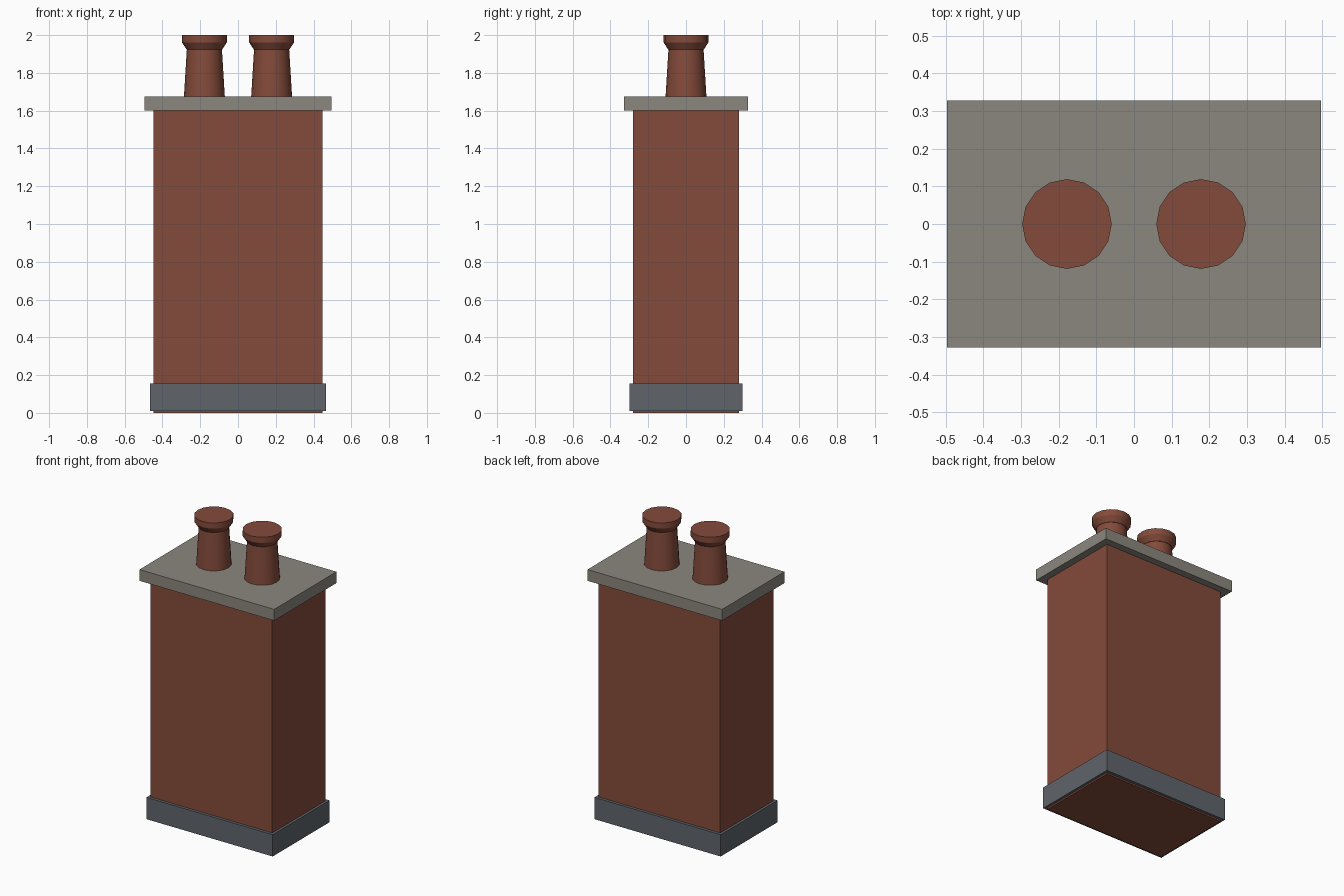
import bpy, bmesh, math

default = bpy.data.objects.get("Cube")
if default:
    bpy.data.objects.remove(default, do_unlink=True)


def material(name, colour):
    m = bpy.data.materials.new(name)
    m.use_nodes = True
    m.diffuse_color = (*colour, 1)
    node = next(n for n in m.node_tree.nodes if n.type == 'BSDF_PRINCIPLED')
    node.inputs["Base Color"].default_value = (*colour, 1)
    node.inputs["Roughness"].default_value = 0.9
    return m


brick = material("brick red", (0.23, 0.07, 0.043))
stone = material("stone grey", (0.26, 0.245, 0.21))
lead = material("lead grey", (0.115, 0.13, 0.147))


def block(name, half_x, half_y, z0, z1, mat):
    """Box given by its half widths and its bottom and top heights."""
    bpy.ops.mesh.primitive_cube_add(size=2, location=(0, 0, (z0 + z1) / 2))
    ob = bpy.context.object
    ob.name = name
    ob.scale = (half_x, half_y, (z1 - z0) / 2)
    bpy.ops.object.transform_apply(location=False, rotation=False, scale=True)
    ob.data.materials.append(mat)
    return ob


def lathe(name, profile, x, mat, sides=16):
    """Closed turned shape from (radius, height) pairs, bottom to top."""
    bm = bmesh.new()
    rings = []
    for r, z in profile:
        angles = [math.tau * i / sides for i in range(sides)]
        rings.append([bm.verts.new((r * math.cos(a), r * math.sin(a), z)) for a in angles])
    for low, high in zip(rings, rings[1:]):
        for i in range(sides):
            j = (i + 1) % sides
            bm.faces.new((low[i], low[j], high[j], high[i]))
    bm.faces.new(rings[0][::-1])
    bm.faces.new(rings[-1])
    mesh = bpy.data.meshes.new(name)
    bm.to_mesh(mesh)
    bm.free()
    mesh.materials.append(mat)
    ob = bpy.data.objects.new(name, mesh)
    ob.location.x = x
    bpy.context.collection.objects.link(ob)
    bpy.ops.object.select_all(action='DESELECT')
    ob.select_set(True)
    bpy.context.view_layer.objects.active = ob
    bpy.ops.object.shade_smooth_by_angle(angle=math.radians(28))
    return ob


# Brick stack, flashing round its foot and overhanging cap slab
block("brick_stack", 0.448, 0.28, 0, 1.62, brick)
block("base_flashing", 0.465, 0.299, 0.01, 0.155, lead)
block("cap_slab", 0.496, 0.328, 1.6, 1.675, stone)

# Two tapered pots, each with a flared rim
for side, x in (("right", -0.178), ("left", 0.178)):
    lathe(side + "_pot", [(0.109, 1.66), (0.093, 1.925)], x, brick)
    lathe(side + "_pot_rim", [(0.095, 1.925), (0.119, 1.962), (0.119, 2.0)], x, brick)
